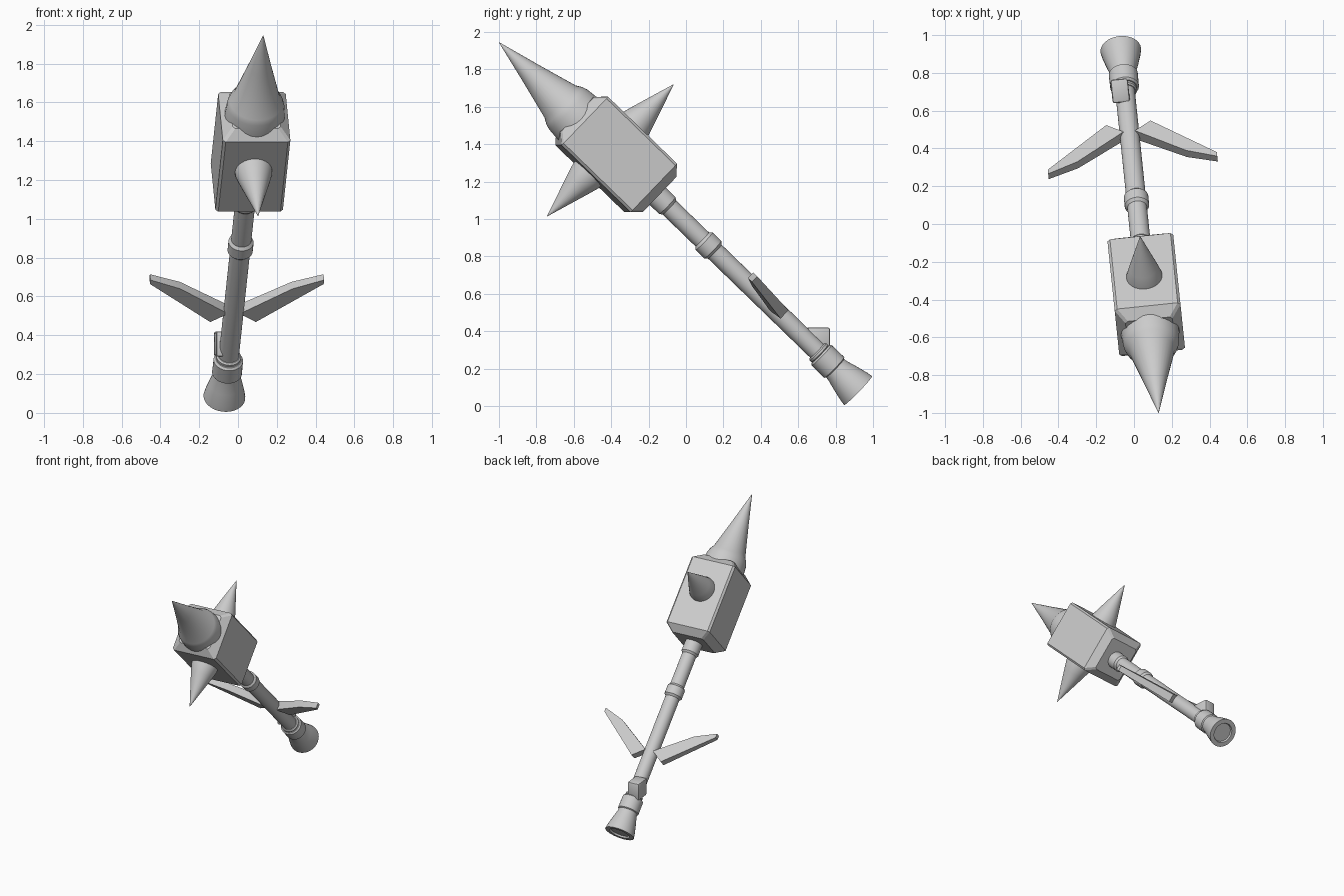
import bpy, bmesh, math
from mathutils import Matrix, Vector

cube = bpy.data.objects.get("Cube")
if cube:
    bpy.data.objects.remove(cube, do_unlink=True)

grey = bpy.data.materials.new("plain_grey")
grey.use_nodes = True
grey.diffuse_color = (0.6, 0.6, 0.6, 1)
grey.node_tree.nodes["Principled BSDF"].inputs["Base Color"].default_value = (0.6, 0.6, 0.6, 1)

# Weapon frame: local z runs from the pommel to the tip, local x is sideways
BUTT = Vector((-0.07, 0.92, 0.083))
AXIS = (Vector((0.13, -1.0, 1.945)) - BUTT).normalized()
SIDE = Vector((-AXIS.y, AXIS.x, 0)).normalized()
UP = AXIS.cross(SIDE)
FRAME = Matrix.Translation(BUTT) @ Matrix((SIDE, UP, AXIS)).transposed().to_4x4()


def finish(name, bm, matrix=FRAME, angle=35):
    bmesh.ops.recalc_face_normals(bm, faces=bm.faces)
    mesh = bpy.data.meshes.new(name)
    bm.to_mesh(mesh)
    bm.free()
    obj = bpy.data.objects.new(name, mesh)
    bpy.context.collection.objects.link(obj)
    mesh.materials.append(grey)
    obj.matrix_world = matrix
    bpy.ops.object.select_all(action='DESELECT')
    obj.select_set(True)
    bpy.context.view_layer.objects.active = obj
    bpy.ops.object.shade_smooth_by_angle(angle=math.radians(angle))
    return obj


def loft(bm, rings):
    """Skin closed rings of points and cap both ends."""
    loops = [[bm.verts.new(p) for p in ring] for ring in rings]
    count = len(loops[0])
    for a, b in zip(loops, loops[1:]):
        for i in range(count):
            j = (i + 1) % count
            bm.faces.new((a[i], a[j], b[j], b[i]))
    bm.faces.new(loops[0])
    bm.faces.new(loops[-1])


def lathe(name, profile, matrix=FRAME, sides=32):
    """Turn (radius, height) pairs around local z."""
    bm = bmesh.new()
    turns = [math.tau * i / sides for i in range(sides)]
    loft(bm, [[(r * math.cos(a), r * math.sin(a), h) for a in turns] for r, h in profile])
    return finish(name, bm, matrix)


# Handle and its fittings
lathe("handle", [(0.052, 0.15), (0.052, 1.52)])
lathe("pommel", [(0.07, 0.012), (0.075, 0), (0.108, 0), (0.103, 0.03),
                 (0.086, 0.1), (0.072, 0.15), (0.066, 0.19)])
lathe("lower_collar", [(0.066, 0.17), (0.077, 0.178), (0.076, 0.272), (0.066, 0.282)])
lathe("lower_ring", [(0.056, 0.28), (0.064, 0.287), (0.064, 0.3), (0.056, 0.307)])
lathe("grip_collar", [(0.052, 1.07), (0.065, 1.085), (0.065, 1.15), (0.052, 1.165)])
lathe("head_collar", [(0.052, 1.41), (0.063, 1.425), (0.063, 1.51)])

# Head block: corner-cut rectangle, tapered at both ends
bm = bmesh.new()
rings = []
for height, inset in ((1.505, 0.05), (1.555, 0), (2.07, 0), (2.12, 0.05)):
    w, d, c = 0.175 - inset, 0.18 - inset, 0.014
    corners = [(w, c - d), (w, d - c), (w - c, d), (c - w, d),
               (-w, d - c), (-w, c - d), (c - w, -d), (w - c, -d)]
    rings.append([(x, y + 0.006, height) for x, y in corners])
loft(bm, rings)
finish("head_block", bm, angle=20)

# Spikes
lathe("tip_spike", [(0.155, 2.09), (0.148, 2.165), (0.138, 2.195), (0.12, 2.225),
                    (0.06, 2.45), (0.001, 2.682)])
for name, turn in (("back_spike", -90), ("front_spike", 90)):
    place = FRAME @ Matrix.Translation((0, 0, 1.85)) @ Matrix.Rotation(math.radians(turn), 4, 'X')
    lathe(name, [(0.098, 0.15), (0.095, 0.19), (0.077, 0.25), (0.001, 0.49)], place)

# Pair of swept guard blades
outline = [(0.03, 0.64), (0.118, 0.576), (0.45, 0.848), (0.45, 0.878), (0.29, 0.817)]
for name, sign in (("left_blade", 1), ("right_blade", -1)):
    bm = bmesh.new()
    loft(bm, [[(sign * s, 0.01 + side * (0.034 - 0.03 * s), t) for s, t in outline]
              for side in (-1, 1)])
    finish(name, bm, angle=20)

# Small upright block above the lower collar
bm = bmesh.new()
bmesh.ops.create_cube(bm, size=1, matrix=Matrix.Diagonal((0.092, 0.125, 0.13, 1)))
bmesh.ops.bevel(bm, geom=bm.edges[:], offset=0.012, segments=2, affect='EDGES', profile=0.5)
yaw = math.atan2(SIDE.y, SIDE.x)
finish("sight_block", bm, Matrix.Translation((-0.073, 0.705, 0.355)) @ Matrix.Rotation(yaw, 4, 'Z'))
